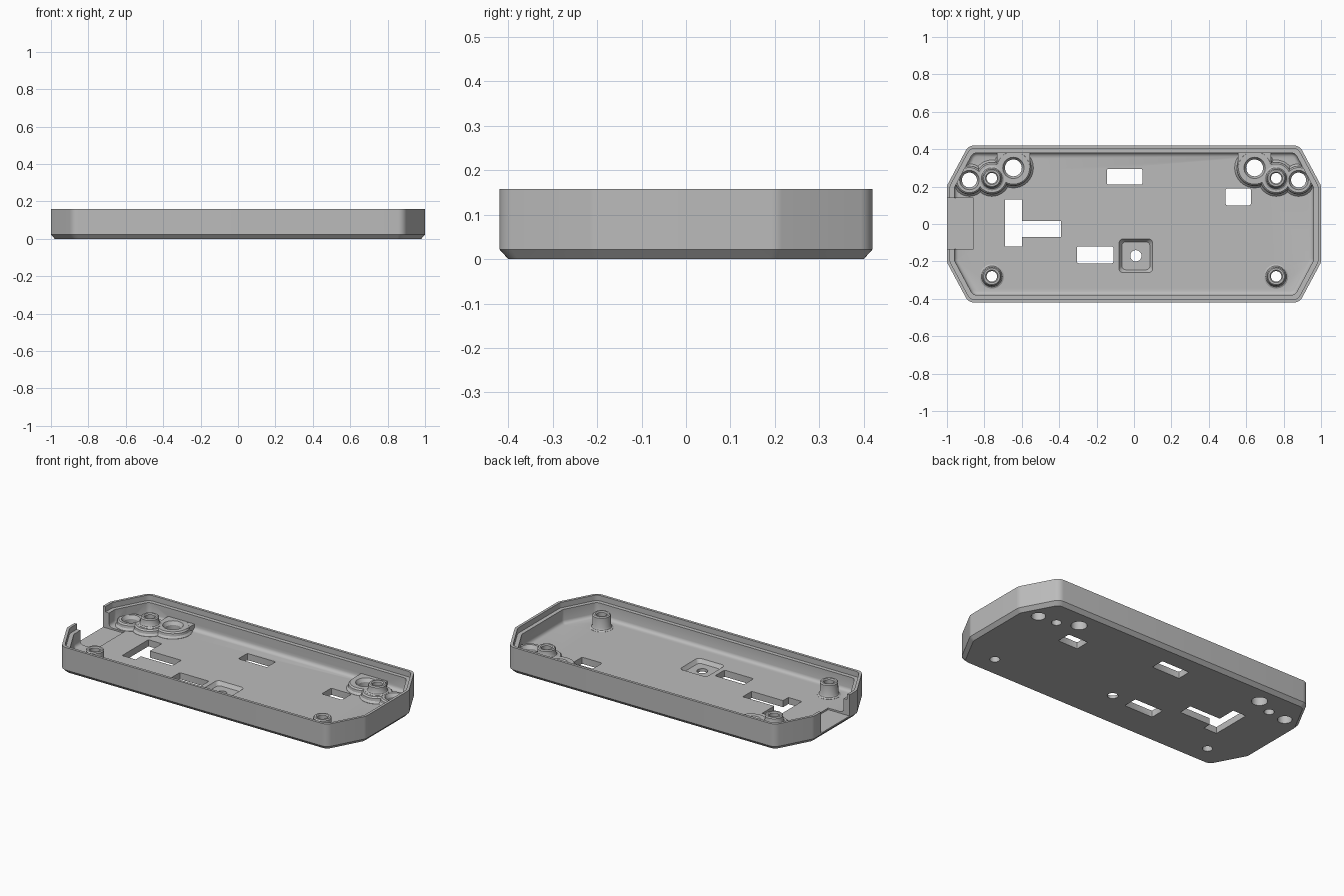
import bpy, bmesh, math
from mathutils import Vector

cube = bpy.data.objects.get("Cube")
if cube:
    bpy.data.objects.remove(cube, do_unlink=True)

FLOOR, PAD, BOSS, TOP = 0.04, 0.075, 0.122, 0.158

grey = bpy.data.materials.new("plain grey")
grey.use_nodes = True
grey.diffuse_color = (0.5, 0.5, 0.5, 1)
grey.node_tree.nodes["Principled BSDF"].inputs["Base Color"].default_value = (0.5, 0.5, 0.5, 1)


def rounded(points, radius, steps=6):
    """Round each corner of a counter-clockwise polygon with an arc."""
    out = []
    for i, p in enumerate(points):
        p = Vector(p)
        a = (Vector(points[i - 1]) - p).normalized()
        b = (Vector(points[(i + 1) % len(points)]) - p).normalized()
        half = a.angle(b) / 2
        centre = p + (a + b).normalized() * radius / math.sin(half)
        start = p + a * radius / math.tan(half) - centre
        turn = math.pi - 2 * half
        for k in range(steps + 1):
            t = turn * k / steps
            c, s = math.cos(t), math.sin(t)
            out.append(centre + Vector((start.x * c - start.y * s, start.x * s + start.y * c)))
    return out


def loft(name, rings):
    """Join (outline, height) rings into a closed solid."""
    bm = bmesh.new()
    loops = [[bm.verts.new((p[0], p[1], z)) for p in outline] for outline, z in rings]
    n = len(loops[0])
    for lo, hi in zip(loops, loops[1:]):
        for i in range(n):
            j = (i + 1) % n
            bm.faces.new((lo[i], lo[j], hi[j], hi[i]))
    bm.faces.new(loops[0][::-1])
    bm.faces.new(loops[-1])
    bmesh.ops.recalc_face_normals(bm, faces=bm.faces)
    mesh = bpy.data.meshes.new(name)
    bm.to_mesh(mesh)
    bm.free()
    mesh.materials.append(grey)
    obj = bpy.data.objects.new(name, mesh)
    bpy.context.collection.objects.link(obj)
    return obj


def turned(name, x, y, profile, sides=40):
    angles = [2 * math.pi * i / sides for i in range(sides)]
    return loft(name, [([(x + r * math.cos(a), y + r * math.sin(a)) for a in angles], z)
                       for r, z in profile])


def rect(x0, x1, y0, y1):
    return [(x0, y0), (x1, y0), (x1, y1), (x0, y1)]


def prism(name, outline, z0, z1):
    return loft(name, [(outline, z0), (outline, z1)])


def combine(target, tool, operation):
    tool.hide_render = True
    mod = target.modifiers.new("cut", 'BOOLEAN')
    mod.operation, mod.solver, mod.object = operation, 'EXACT', tool
    bpy.context.view_layer.objects.active = target
    bpy.ops.object.modifier_apply(modifier=mod.name)
    bpy.data.objects.remove(tool, do_unlink=True)


def shell_ring(inset):
    """Eight-sided case outline, moved inwards evenly."""
    x, y = 1.0 - inset, 0.42 - inset
    cx, cy = 0.885 - inset * 0.6, 0.205 - inset * 0.25
    pts = [(x, -cy), (x, cy), (cx, y), (-cx, y), (-x, cy), (-x, -cy), (-cx, -y), (cx, -y)]
    return rounded(pts, 0.05 - inset * 0.4)


# Case: bevelled base, rim with an inner ledge, filleted floor
section = [(0.02, 0), (0, 0.022), (0, TOP), (0.016, TOP), (0.016, 0.125), (0.04, 0.125),
           (0.04, 0.06), (0.043, 0.05), (0.05, 0.043), (0.06, FLOOR)]
tray = loft("tray", [(shell_ring(d), z) for d, z in section])

# Raised corner pads and screw posts
solids = []
for s in (-1, 1):
    for x, y, r in ((0.645, 0.3, 0.095), (0.76, 0.245, 0.085), (0.88, 0.235, 0.075)):
        solids.append(turned("pad", s * x, y, [(r + 0.012, 0.02), (r + 0.012, FLOOR + 0.001),
                      (r + 0.002, FLOOR + 0.012), (r, PAD - 0.008), (r - 0.008, PAD)]))
    x0, x1 = sorted((s * 0.557, s * 0.733))
    solids.append(prism("pad_bridge", rect(x0, x1, 0.3, 0.395), 0.021, PAD - 0.0005))
    for y, base in ((0.245, PAD), (-0.28, FLOOR)):
        solids.append(turned("screw_post", s * 0.76, y,
                      [(0.065, 0.022), (0.065, base + 0.001), (0.056, base + 0.006),
                       (0.051, base + 0.016), (0.05, BOSS - 0.006), (0.044, BOSS)]))
for part in solids:
    combine(tray, part, 'UNION')

# Round holes through pads, posts and floor
cutters = []
for s in (-1, 1):
    for x, y, r in ((0.645, 0.3, 0.045), (0.88, 0.235, 0.04)):
        cutters.append(turned("pad_hole", s * x, y, [(r, -0.02), (r, PAD - 0.02),
                       (r + 0.012, PAD), (r + 0.012, 0.15)]))
    for y in (0.245, -0.28):
        cutters.append(turned("screw_hole", s * 0.76, y, [(0.028, -0.02), (0.028, BOSS - 0.006),
                       (0.034, BOSS), (0.034, 0.2)]))
cutters.append(turned("centre_hole", 0.01, -0.17, [(0.03, -0.02), (0.03, 0.1)]))

# Slots in the floor, one of them T-shaped
for box in ((-0.145, 0.045, 0.21, 0.295), (0.49, 0.625, 0.1, 0.19), (-0.305, -0.11, -0.21, -0.12)):
    cutters.append(prism("slot", rounded(rect(*box), 0.008, 2), -0.02, 0.1))
tee = [(-0.69, -0.12), (-0.6, -0.12), (-0.6, -0.07), (-0.39, -0.07),
       (-0.39, 0.015), (-0.6, 0.015), (-0.6, 0.13), (-0.69, 0.13)]
cutters.append(prism("tee_slot", tee, -0.02, 0.1))

# Square recess with sloping sides
recess = [(0.075, 0.018), (0.08, 0.024), (0.09, FLOOR), (0.09, 0.08)]
cutters.append(loft("square_recess", [(rounded(rect(0.01 - h, 0.01 + h, -0.17 - h, -0.17 + h), 0.022), z)
                                      for h, z in recess]))

# Cable opening in one end wall
cutters.append(prism("end_opening", rect(-1.05, -0.857, -0.133, 0.14), 0.03, 0.25))
for tool in cutters:
    combine(tray, tool, 'DIFFERENCE')

bpy.ops.object.select_all(action='DESELECT')
tray.select_set(True)
bpy.context.view_layer.objects.active = tray
bpy.ops.object.shade_smooth_by_angle(angle=math.radians(30))
